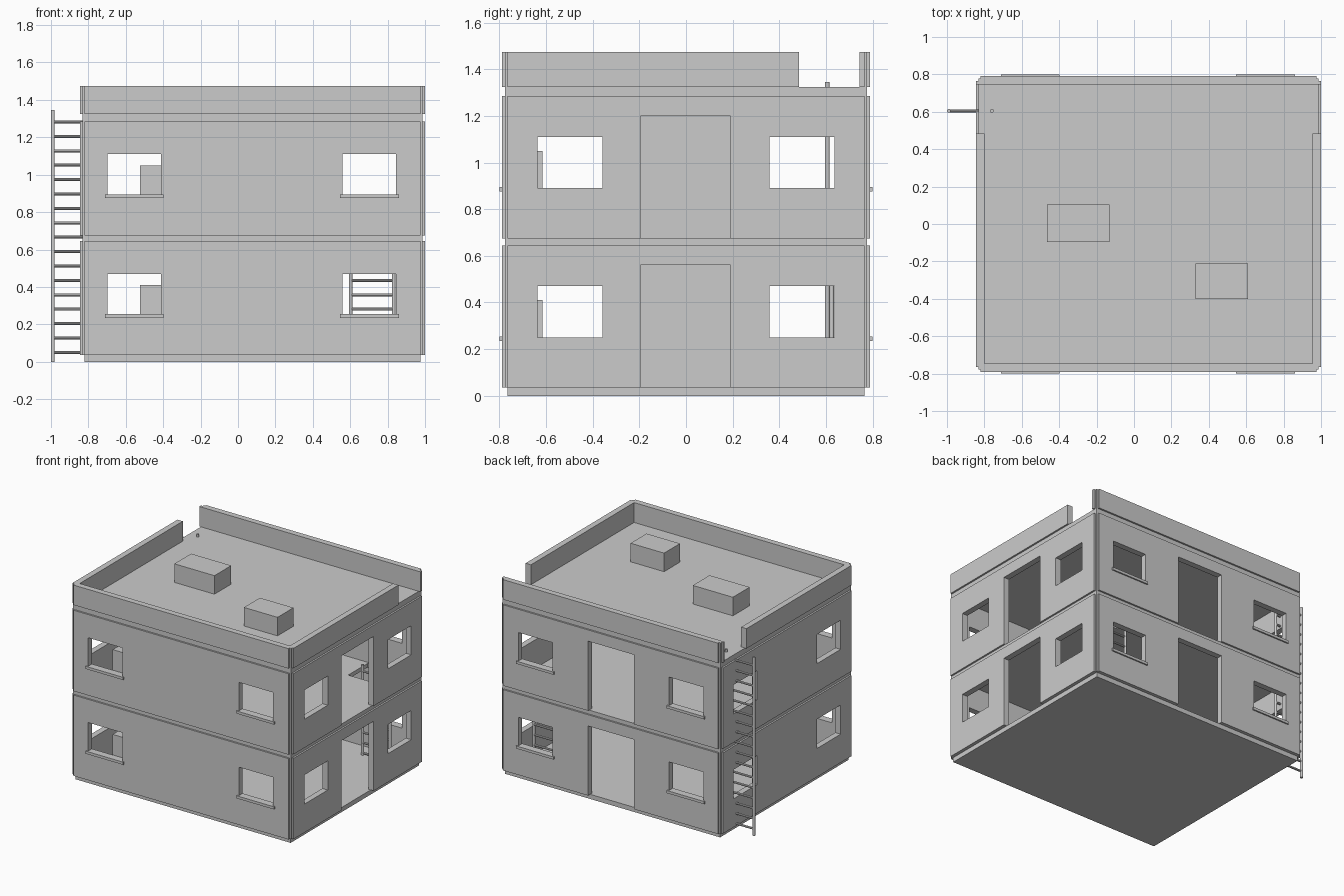
import bpy
import bmesh
from mathutils import Vector

if "Cube" in bpy.data.objects:
    bpy.data.objects.remove(bpy.data.objects["Cube"], do_unlink=True)

grey = bpy.data.materials.new("plain_grey")
grey.use_nodes = True
GREY = (0.6, 0.6, 0.6, 1)
grey.diffuse_color = GREY
grey.node_tree.nodes["Principled BSDF"].inputs["Base Color"].default_value = GREY

CX, HX, HY = 0.0775, 0.9225, 0.79     # building centre and half sizes
WALL = 0.045
WINDOWS_X = (-0.555, 0.703)
WINDOWS_Y = (-0.4975, 0.4975)
STOREYS = (("lower", 0.035), ("upper", 0.675))
STOREY_H = 0.61


def finish(name, bm):
    bmesh.ops.recalc_face_normals(bm, faces=bm.faces[:])
    mesh = bpy.data.meshes.new(name)
    bm.to_mesh(mesh)
    bm.free()
    mesh.materials.append(grey)
    obj = bpy.data.objects.new(name, mesh)
    bpy.context.scene.collection.objects.link(obj)
    return obj


def prism(name, outline, z0, z1):
    bm = bmesh.new()
    face = bm.faces.new([bm.verts.new((x, y, z0)) for x, y in outline])
    top = bmesh.ops.extrude_face_region(bm, geom=[face])["geom"]
    verts = [g for g in top if isinstance(g, bmesh.types.BMVert)]
    bmesh.ops.translate(bm, verts=verts, vec=(0, 0, z1 - z0))
    return finish(name, bm)


def box(name, xs, ys, zs):
    (x0, x1), (y0, y1) = xs, ys
    return prism(name, [(x0, y0), (x1, y0), (x1, y1), (x0, y1)], *zs)


def slab(name, inset, z0, z1):
    hx, hy = HX - inset, HY - inset
    return box(name, (CX - hx, CX + hx), (-hy, hy), (z0, z1))


def notched_outline():
    # rectangle whose corners are stepped in twice
    a, b = 0.025, 0.013
    corner = [(0, a), (b, a), (b, b), (a, b), (a, 0)]
    points = []
    for sx, sy in ((1, 1), (-1, 1), (-1, -1), (1, -1)):
        steps = corner if sx * sy > 0 else corner[::-1]
        points += [(CX + sx * (HX - dx), sy * (HY - dy)) for dx, dy in steps]
    return points


def cut(obj, cutters):
    for cutter in cutters:
        cutter.hide_render = True
        mod = obj.modifiers.new("cut", 'BOOLEAN')
        mod.operation = 'DIFFERENCE'
        mod.solver = 'EXACT'
        mod.object = cutter
    graph = bpy.context.evaluated_depsgraph_get()
    mesh = bpy.data.meshes.new_from_object(obj.evaluated_get(graph))
    obj.modifiers.clear()
    obj.data = mesh
    for cutter in cutters:
        bpy.data.objects.remove(cutter, do_unlink=True)


def rod(bm, start, end, radius, sides=12):
    start, end = Vector(start), Vector(end)
    axis = end - start
    turn = axis.to_track_quat('Z', 'Y').to_matrix().to_4x4()
    turn.translation = (start + end) / 2
    bmesh.ops.create_cone(bm, cap_ends=True, segments=sides, radius1=radius,
                          radius2=radius, depth=axis.length, matrix=turn)


def ladder(name, x0, x1, y, z0, z1, rungs):
    bm = bmesh.new()
    for x in (x0, x1):
        rod(bm, (x, y, z0), (x, y, z1), 0.01)
    for i in range(rungs):
        z = 0.05 + 0.077 * i
        rod(bm, (x0, y, z), (x1, y, z), 0.008, 8)
    return finish(name, bm)


# Floors and roof
slab("base_floor", 0.025, 0, 0.035)
middle = slab("middle_floor", 0.013, 0.645, 0.675)
cut(middle, [box("hatch_cutter", (0.57, 0.86), (0.5, 0.73), (0.6, 0.7))])
slab("roof_slab", 0.013, 1.285, 1.325)

# Storey walls with window and door openings
for level, z in STOREYS:
    walls = prism(level + "_walls", notched_outline(), z, z + STOREY_H)
    sill_z = z + 0.215
    window_z = (sill_z, z + 0.435)
    door_z = (z - 0.1, z + 0.525)
    room = slab("room_cutter", WALL, z - 0.1, z + STOREY_H + 0.1)
    cutters = [room]
    for x in WINDOWS_X:
        cutters.append(box("window_cutter", (x - 0.143, x + 0.143), (-1, 1), window_z))
    for y in WINDOWS_Y:
        cutters.append(box("window_cutter", (-2, 2), (y - 0.14, y + 0.14), window_z))
    cutters.append(box("side_door_cutter", (0.5, 2), (-0.195, 0.19), door_z))
    cutters.append(box("back_door_cutter", (-0.12, 0.265), (0.4, 2), door_z))
    cut(walls, cutters)

    # Sills under the front and back windows
    for x in WINDOWS_X:
        for side, ys in (("front", (-0.8, -0.745)), ("back", (0.745, 0.8))):
            box(level + "_" + side + "_sill", (x - 0.157, x + 0.157), ys,
                (sill_z - 0.015, sill_z + 0.005))

    # Low cabinet against the front wall
    box(level + "_cabinet", (-0.525, 0), (-0.745, -0.615), (z, z + 0.375))

# Parapet, open on both sides near the back
parapet = prism("parapet", notched_outline(), 1.325, 1.475)
cut(parapet, [slab("inside_cutter", WALL, 1.2, 1.6),
              box("gap_cutter", (-2, 2), (0.485, 0.745), (1.2, 1.6))])

# Roof boxes
box("large_roof_box", (-0.465, -0.13), (-0.095, 0.105), (1.325, 1.465))
box("small_roof_box", (0.33, 0.61), (-0.4, -0.21), (1.325, 1.465))

# Ladders
ladder("outer_ladder", -0.99, -0.76, 0.605, 0, 1.345, 17)
ladder("inner_ladder", 0.603, 0.833, 0.625, 0.035, 0.715, 9)
